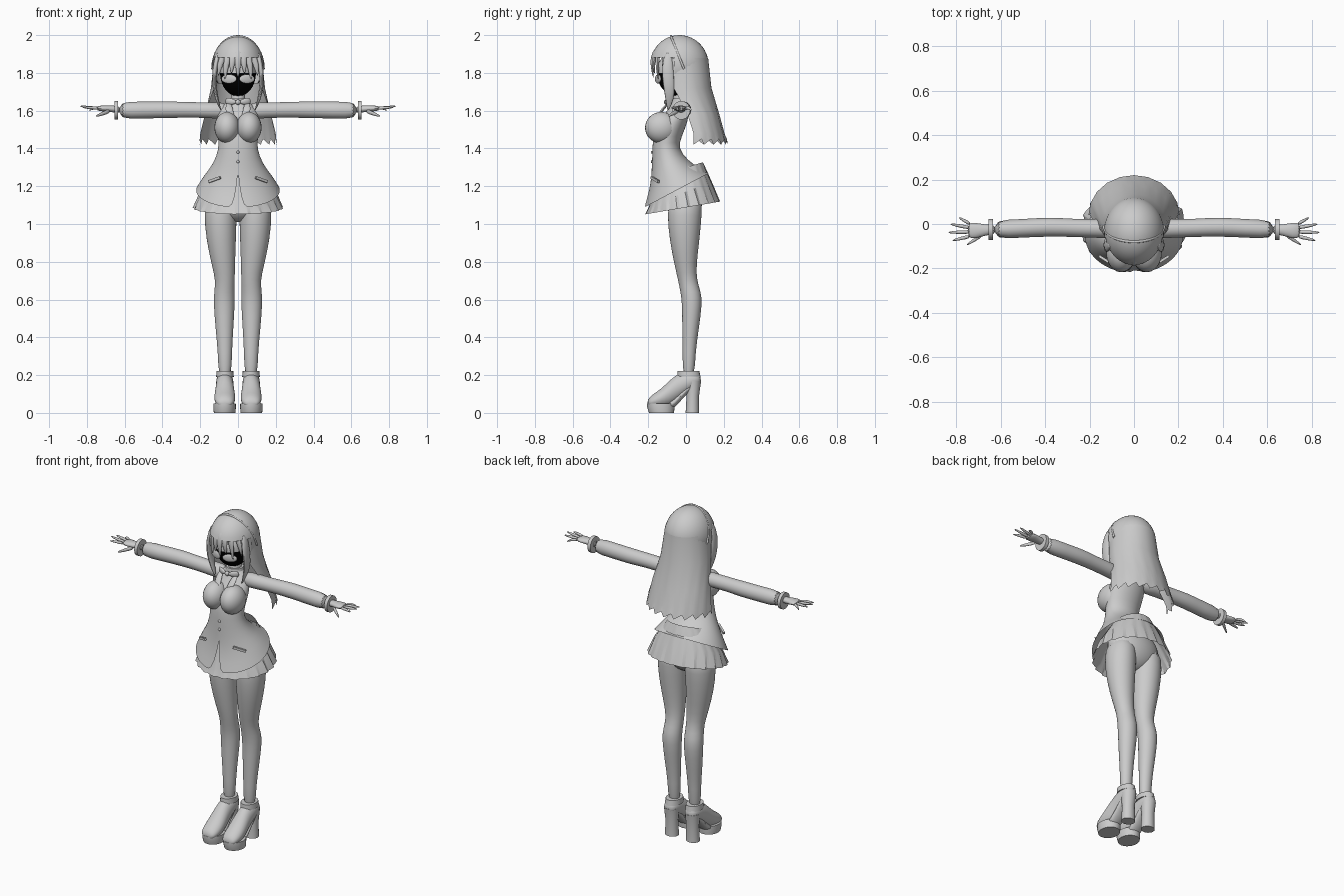
import bpy, bmesh, math
from mathutils import Vector, Matrix

cube = bpy.data.objects.get("Cube")
if cube:
    bpy.data.objects.remove(cube)


def material(name, rgb):
    mat = bpy.data.materials.new(name)
    mat.use_nodes = True
    colour = (*rgb, 1)
    mat.diffuse_color = colour
    mat.node_tree.nodes["Principled BSDF"].inputs["Base Color"].default_value = colour
    return mat


GREY = material("light grey", (.6, .6, .6))
BLACK = material("black", (0, 0, 0))


def finish(name, bm, smooth=0, angle=40):
    """Turn a bmesh into a named, shaded object."""
    bmesh.ops.recalc_face_normals(bm, faces=bm.faces)
    mesh = bpy.data.meshes.new(name)
    bm.to_mesh(mesh)
    bm.free()
    mesh.shade_smooth()
    mesh.set_sharp_from_angle(angle=math.radians(angle))
    mesh.materials.append(GREY)
    obj = bpy.data.objects.new(name, mesh)
    bpy.context.collection.objects.link(obj)
    if smooth:
        obj.modifiers.new("Smooth", "SUBSURF").levels = smooth
        obj.modifiers["Smooth"].render_levels = smooth
    return obj


def skin(bm, rows, closed=True, caps=True):
    """Join rows of points with quads."""
    rows = [[bm.verts.new(p) for p in row] for row in rows]
    n = len(rows[0])
    for a, b in zip(rows, rows[1:]):
        for i in range(n if closed else n - 1):
            j = (i + 1) % n
            bm.faces.new((a[i], a[j], b[j], b[i]))
    if caps:
        bm.faces.new(rows[0])
        bm.faces.new(rows[-1])


def tube(name, rings, axis="z", side=1, n=14, smooth=1):
    """Closed form through rings of (x, y, z, radius, radius) square to an axis."""
    rows = []
    for x, y, z, r, s in rings:
        row = []
        for i in range(n):
            a = math.tau * i / n
            u, v = r * math.cos(a), s * math.sin(a)
            off = {"x": (0, u, v), "y": (u, 0, v), "z": (u, v, 0)}[axis]
            row.append((side * (x + off[0]), y + off[1], z + off[2]))
        rows.append(row)
    bm = bmesh.new()
    skin(bm, rows)
    return finish(name, bm, smooth, 60)


def shell(name, rings, gaps, n=36, shape=None, smooth=1, angle=60):
    """Open garment or hair: rings of (z, tilt, centre y, rx, ry), front gap in radians."""
    rows = []
    for k, ((z, tilt, cy, rx, ry), gap) in enumerate(zip(rings, gaps)):
        row = []
        for i in range(n + 1):
            a = -math.pi / 2 + gap + (math.tau - 2 * gap) * i / n
            grow, lift = shape(k, i) if shape else (1, 0)
            x, y = rx * grow * math.cos(a), cy + ry * grow * math.sin(a)
            row.append((x, y, z + tilt * y + lift))
        rows.append(row)
    bm = bmesh.new()
    skin(bm, rows, closed=False, caps=False)
    bmesh.ops.remove_doubles(bm, verts=bm.verts, dist=.0001)
    return finish(name, bm, smooth, angle)


def ball(name, centre, radii, turn=0, segments=24):
    bm = bmesh.new()
    move = Matrix.Translation(centre) @ Matrix.Rotation(turn, 4, "Z") @ Matrix.Diagonal((*radii, 1))
    bmesh.ops.create_uvsphere(bm, u_segments=segments, v_segments=16, radius=1, matrix=move)
    return finish(name, bm, angle=60)


def block(name, centre, size, turn=0, lean=0):
    bm = bmesh.new()
    move = (Matrix.Translation(centre) @ Matrix.Rotation(turn, 4, "Z")
            @ Matrix.Rotation(lean, 4, "Y") @ Matrix.Diagonal((*size, 1)))
    bmesh.ops.create_cube(bm, size=1, matrix=move)
    return finish(name, bm)


# Head: dark lower face
head = ball("head", (0, -.04, 1.8), (.095, .115, .125), segments=32)
head.data.materials.append(BLACK)
for face in head.data.polygons:
    if face.center.y < -.02 and face.center.z < 1.8:
        face.material_index = 1
tube("neck", [(0, -.03, 1.6, .045, .045), (0, -.03, 1.65, .038, .038), (0, -.03, 1.72, .038, .038)])

# Hair cap with the face opening removed
cap = bmesh.new()
bmesh.ops.create_uvsphere(cap, u_segments=36, v_segments=24, radius=1,
                          matrix=Matrix.Translation((0, -.035, 1.84)) @ Matrix.Diagonal((.135, .155, .16, 1)))
hidden = [f for f in cap.faces if f.calc_center_median().z < 1.74
          or (f.calc_center_median().y < -.07 and f.calc_center_median().z < 1.89)]
bmesh.ops.delete(cap, geom=hidden, context="FACES")
finish("hair_cap", cap, angle=60)

# Long flared back hair with a jagged hem
half = math.pi / 2
shell("back_hair",
      [(1.88, 0, -.025, .127, .142), (1.72, 0, 0, .143, .135), (1.58, 0, .03, .175, .145),
       (1.48, 0, .04, .197, .162), (1.42, 0, .04, .203, .178)],
      [half - .5, half - .5, half - .15, half, half], n=40, smooth=0,
      shape=lambda k, i: (1 + .012 * (i % 4 == 0) * (k > 1), .03 * (i % 4) / 3 if k == 4 else 0))

# Fringe strands
for i in range(7):
    t = (i - 3) / 3
    depth = -.182 + .06 * t * t
    tip = 1.8 - .03 * (i % 2) - .02 * abs(t)
    tube(f"fringe_{i + 1}", [(.03 * t, -.12, 1.965, .012, .012), (.07 * t, depth + .01, 1.91, .022, .014),
                             (.095 * t, depth, 1.85, .019, .01), (.105 * t, depth + .01, tip, .003, .003)], n=8)

# Headband
band = bpy.data.curves.new("headband", "CURVE")
band.dimensions = "3D"
band.bevel_depth = .006
band.materials.append(GREY)
spline = band.splines.new("POLY")
spline.points.add(24)
for i, point in enumerate(spline.points):
    a = math.pi * i / 24
    point.co = (.136 * math.cos(a), -.01 - .07 * math.sin(a), 1.82 + .174 * math.sin(a), 1)
bpy.context.collection.objects.link(bpy.data.objects.new("headband", band))

# Fitted jacket, split at the front hem
shell("jacket",
      [(1.65, 0, -.03, .055, .045), (1.61, 0, -.035, .1, .055), (1.54, 0, -.07, .115, .08),
       (1.46, 0, -.1, .106, .075), (1.4, 0, -.11, .1, .068), (1.335, .2, -.085, .13, .095),
       (1.27, .4, -.06, .185, .128), (1.205, .53, -.05, .222, .172)],
      [0, 0, 0, 0, 0, 0, .04, .13])

# Pleated skirt
shell("pleated_skirt",
      [(1.3, .3, -.03, .12, .12), (1.17, .4, -.03, .205, .165), (1.088, .17, -.018, .235, .195)],
      [0, 0, 0], n=84, smooth=0, angle=20,
      shape=lambda k, i: (1 + .022 * k * (min(i % 4, 3) / 3 - .5), 0))
ball("hips", (0, -.01, 1.14), (.165, .1, .13))

# Collar and bow
tube("collar", [(0, -.03, 1.62, .06, .055), (0, -.03, 1.665, .05, .048)], smooth=0)
ball("bow_knot", (0, -.105, 1.645), (.014, .012, .014))

for side, label in ((1, "left"), (-1, "right")):
    # Face and front details
    ball(f"{label}_lens", (side * .048, -.148, 1.768), (.043, .008, .024), side * .35)
    tube(f"{label}_bow_loop", [(.005, -.105, 1.645, .008, .008), (.04, -.1, 1.65, .012, .022),
                               (.07, -.085, 1.65, .006, .018)], "x", side, 8)
    tube(f"{label}_lapel", [(.05, -.08, 1.65, .016, .01), (.045, -.155, 1.58, .028, .01),
                            (.012, -.185, 1.47, .006, .006)], "z", side, 8)
    ball(f"{label}_bust", (side * .058, -.13, 1.51), (.067, .087, .083))
    block(f"{label}_pocket", (side * .125, -.164, 1.235), (.075, .012, .014), side * .55, side * .3)
    tube(f"{label}_side_lock", [(.1, -.09, 1.92, .015, .02), (.124, -.1, 1.83, .014, .033),
                                (.127, -.09, 1.73, .012, .033), (.112, -.085, 1.66, .01, .024),
                                (.09, -.095, 1.6, .003, .004)], "z", side, 10)

    # Sleeve, cuff and hand
    tube(f"{label}_sleeve", [(.05, -.025, 1.6, .045, .05), (.14, -.02, 1.602, .044, .042),
                             (.28, -.018, 1.605, .041, .042), (.38, -.012, 1.605, .045, .046),
                             (.5, -.02, 1.603, .042, .045), (.64, -.025, 1.602, .046, .05)], "x", side)
    tube(f"{label}_cuff", [(.635, -.025, 1.602, .047, .049), (.655, -.025, 1.602, .047, .049)],
         "x", side, 24, 0)
    tube(f"{label}_palm", [(.62, -.025, 1.605, .022, .02), (.67, -.027, 1.61, .024, .018),
                           (.715, -.03, 1.612, .038, .017), (.75, -.028, 1.612, .036, .012)], "x", side)
    for finger, base, tip, length, drop in (("index", -.055, -.075, .82, 1.615), ("middle", -.036, -.038, .84, 1.625),
                                            ("ring", -.017, 0, .83, 1.62), ("little", 0, .03, .79, 1.6)):
        mid = (base + tip) / 2
        tube(f"{label}_{finger}_finger", [(.735, base, 1.612, .01, .01), ((.74 + length) / 2, mid, 1.617, .009, .009),
                                          (length, tip, drop, .004, .004)], "x", side, 8)
    tube(f"{label}_thumb", [(.675, -.04, 1.6, .013, .014), (.715, -.07, 1.585, .011, .012),
                            (.755, -.095, 1.57, .004, .005)], "x", side, 8)

    # Leg
    tube(f"{label}_leg", [(.09, 0, 1.16, .082, .09), (.093, -.008, 1.05, .088, .093),
                          (.09, -.008, .92, .08, .081), (.077, -.003, .78, .062, .058),
                          (.068, .008, .7, .051, .05), (.072, .025, .64, .055, .055),
                          (.073, .033, .58, .057, .054), (.072, .024, .45, .048, .045),
                          (.069, .016, .32, .037, .034), (.069, .014, .18, .036, .033)], "z", side, 18)

    # Platform shoe: upper, ankle cuff, sole and block heel
    upper = []
    for y, low, high, width in ((-.205, .035, .065, .03), (-.185, .025, .095, .05), (-.14, .025, .12, .058),
                                (-.09, .03, .17, .054), (-.05, .06, .205, .048), (0, .1, .222, .047),
                                (.05, .13, .22, .045), (.08, .145, .2, .025)):
        upper.append((.07, y, (low + high) / 2, width, (high - low) / 2))
    tube(f"{label}_shoe_upper", upper, "y", side, 16)
    tube(f"{label}_shoe_cuff", [(.069, .015, .19, .047, .062), (.069, .013, .222, .044, .058)], "z", side, 20, 0)
    tube(f"{label}_shoe_sole", [(.071, -.13, 0, .057, .066), (.071, -.133, .03, .06, .073),
                                (.071, -.133, .05, .059, .073)], "z", side, 24, 0)
    tube(f"{label}_shoe_arch", [(.071, -.11, .03, .045, .02), (.071, -.06, .05, .042, .03),
                                (.071, 0, .125, .04, .025), (.071, .05, .15, .036, .02)], "y", side, 12)
    tube(f"{label}_shoe_heel", [(.071, .034, 0, .04, .036), (.071, .036, .09, .037, .033),
                                (.071, .038, .17, .043, .042)], "z", side, 20, 0)

# Jacket buttons
for z in (1.38, 1.33):
    ball("jacket_button", (0, -.18, z), (.008, .006, .008), segments=12)
